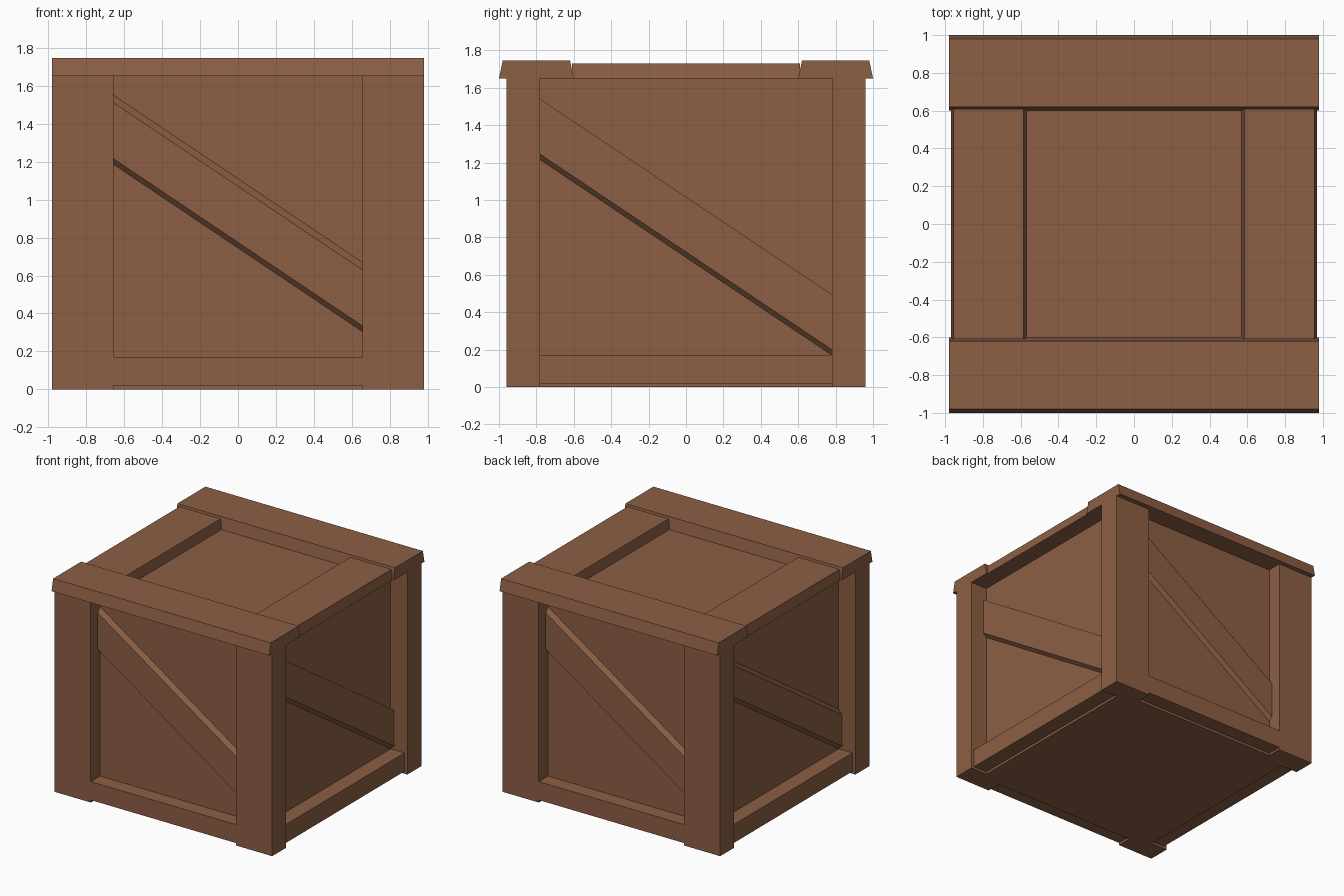
import bpy
import bmesh
from math import radians
from mathutils import Matrix

if "Cube" in bpy.data.objects:
    bpy.data.objects.remove(bpy.data.objects["Cube"], do_unlink=True)

wood = bpy.data.materials.new("brown wood")
wood.use_nodes = True
colour = (0.262, 0.114, 0.058, 1)
wood.diffuse_color = colour
wood.node_tree.nodes["Principled BSDF"].inputs["Base Color"].default_value = colour


def loft(name, ring_a, ring_b, turn=0):
    """Closed solid between two matching rings, turned about the z axis."""
    bm = bmesh.new()
    a = [bm.verts.new(p) for p in ring_a]
    b = [bm.verts.new(p) for p in ring_b]
    bm.faces.new(a)
    bm.faces.new(b)
    for i in range(len(a)):
        j = (i + 1) % len(a)
        bm.faces.new((a[i], a[j], b[j], b[i]))
    bmesh.ops.recalc_face_normals(bm, faces=bm.faces)
    bm.transform(Matrix.Rotation(radians(turn), 4, "Z"))
    mesh = bpy.data.meshes.new(name)
    bm.to_mesh(mesh)
    bm.free()
    mesh.materials.append(wood)
    obj = bpy.data.objects.new(name, mesh)
    bpy.context.collection.objects.link(obj)
    return obj


def board(name, x, y, z, taper_x=0, taper_y=0, turn=0):
    """Box given by (min, max) ranges, optionally narrower at the top."""
    def ring(height, tx, ty):
        return [(x[0] + tx, y[0] + ty, height), (x[1] - tx, y[0] + ty, height),
                (x[1] - tx, y[1] - ty, height), (x[0] + tx, y[1] - ty, height)]
    return loft(name, ring(z[0], 0, 0), ring(z[1], taper_x, taper_y), turn)


def brace(name, half, panel, top, bottom, drop, bevel_top, bevel_bottom, turn):
    """Sloping board with bevelled edges, standing proud of a panel."""
    outer = panel + 0.03
    profile = [(panel, top), (outer, top - bevel_top),
               (outer, bottom + bevel_bottom), (panel, bottom)]
    return loft(name, [(-half, -d, z) for d, z in profile],
                [(half, -d, z - drop) for d, z in profile], turn)


RIM = 1.65        # underside of the lid boards
PANEL_X, PANEL_Y = 0.83, 0.84
POST_X, POST_Y = 0.655, 0.78

# Recessed wall, floor and lid panels
board("inner_box", (-PANEL_X, PANEL_X), (-PANEL_Y, PANEL_Y), (0, RIM))

# Corner posts
for end, sy in (("front", -1), ("back", 1)):
    for side, sx in (("left", 1), ("right", -1)):
        board(f"{end}_{side}_post", sorted((sx * POST_X, sx * 0.98)),
              sorted((sy * POST_Y, sy * 0.96)), (0, RIM))

# Front and back: bottom rail, lid board and diagonal brace
for end, turn in (("front", 0), ("back", 180)):
    board(f"{end}_bottom_rail", (-POST_X, POST_X), (-0.96, -0.8), (0.02, 0.17), turn=turn)
    board(f"{end}_lid_board", (-0.98, 0.98), (-1, -0.6), (RIM, 1.745),
          taper_y=0.02, turn=turn)
    brace(f"{end}_brace", POST_X, PANEL_Y, 1.55, 1.185, 0.88, 0.04, 0.03, turn)

# Left and right: bottom rail, lid board and diagonal brace
for side, turn, bevel in (("left", 90, 0), ("right", 270, 0.04)):
    board(f"{side}_bottom_rail", (-POST_Y, POST_Y), (-0.955, -0.8), (0.02, 0.17), turn=turn)
    board(f"{side}_lid_board", (-0.61, 0.61), (-0.97, -0.57), (RIM, 1.73),
          taper_y=0.015, turn=turn)
    brace(f"{side}_brace", POST_Y, PANEL_X, 1.54, 1.215, 1.045, bevel, 0.03, turn)
